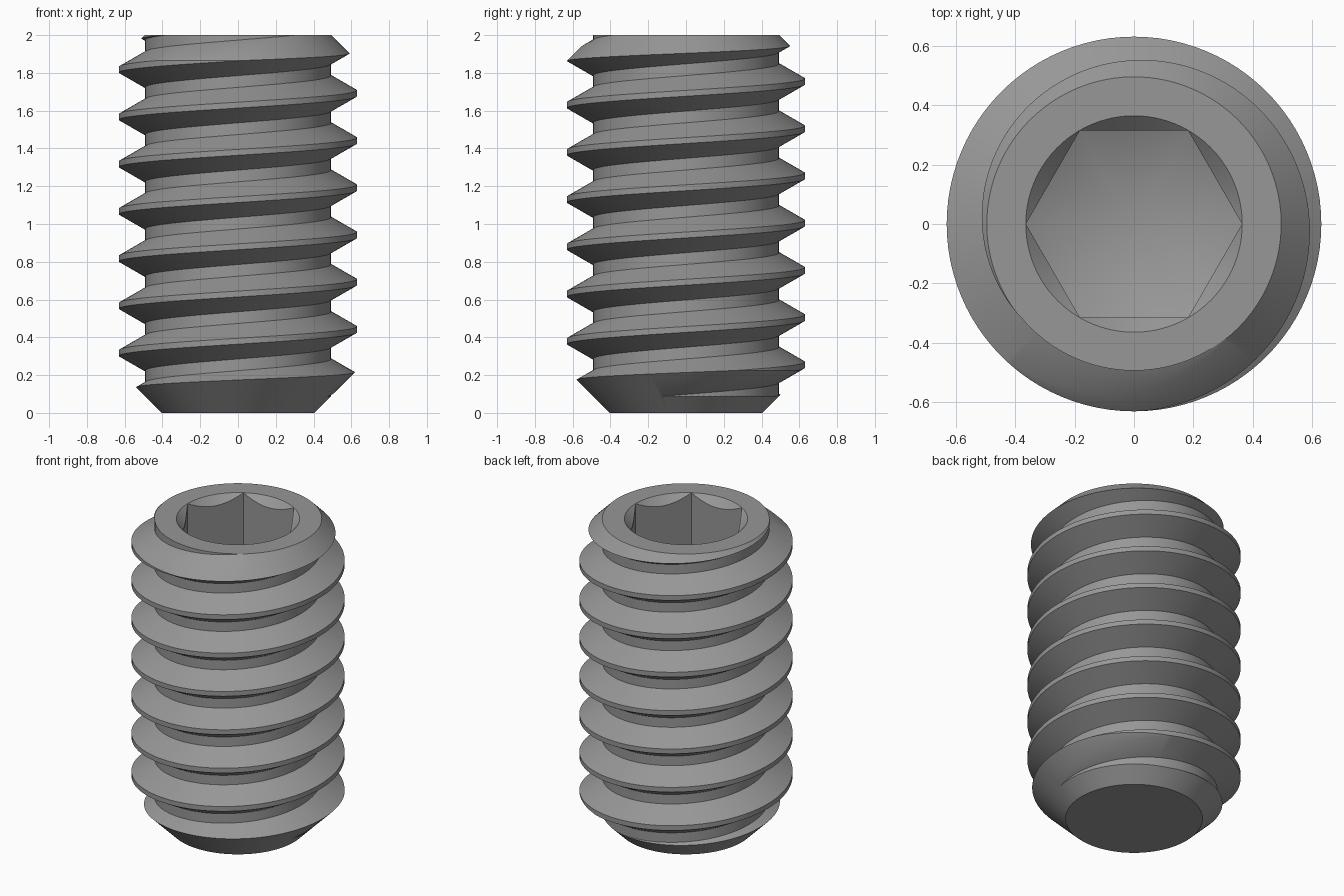
import bpy, bmesh
from math import pi, cos, sin

if "Cube" in bpy.data.objects:
    bpy.data.objects.remove(bpy.data.objects["Cube"])

N = 96                                  # steps per turn
PITCH, R_MAJOR, R_MINOR = 0.25, 0.63, 0.493
HEX_R = 0.3635                          # socket radius to the corners


def new_object(name, bm):
    bmesh.ops.recalc_face_normals(bm, faces=bm.faces[:])
    mesh = bpy.data.meshes.new(name)
    bm.to_mesh(mesh)
    bm.free()
    ob = bpy.data.objects.new(name, mesh)
    bpy.context.collection.objects.link(ob)
    return ob


def lathe(name, profile, sides=N, turn=0.0):
    """Solid of revolution; first and last profile points lie on the axis."""
    bm = bmesh.new()
    rings = []
    for r, z in profile:
        if r == 0:
            rings.append([bm.verts.new((0, 0, z))] * sides)
        else:
            rings.append([bm.verts.new((r * cos(turn + 2 * pi * j / sides),
                                        r * sin(turn + 2 * pi * j / sides), z))
                          for j in range(sides)])
    for a, b in zip(rings, rings[1:]):
        for j in range(sides):
            k = (j + 1) % sides
            bm.faces.new(dict.fromkeys((a[j], a[k], b[k], b[j])))
    return new_object(name, bm)


def thread(name, z_start, turns):
    """Closed threaded rod: four helical rails joined by strips."""
    bm = bmesh.new()
    rails = ((R_MINOR, -0.094), (R_MAJOR, -0.0156), (R_MAJOR, 0.0156), (R_MINOR, 0.094))
    count = turns * N + 1
    v = []
    for n in range(count):
        t = 2 * pi * (n % N) / N
        z = z_start + PITCH * n / N
        v.append([bm.verts.new((r * cos(t), r * sin(t), z + dz)) for r, dz in rails])
    for n in range(count - 1):
        for k in range(3):
            bm.faces.new((v[n][k], v[n + 1][k], v[n + 1][k + 1], v[n][k + 1]))
        if n + N + 1 < count:
            bm.faces.new((v[n][3], v[n + 1][3], v[n + N + 1][0], v[n + N][0]))
    # fan caps over both open ends
    low, high = bm.verts.new((0, 0, z_start - 0.4)), bm.verts.new((0, 0, v[-1][0].co.z + 0.4))
    for e in [e for e in bm.edges if e.is_boundary]:
        tip = low if e.verts[0].co.z < 1 else high
        bm.faces.new((e.verts[0], e.verts[1], tip))
    return new_object(name, bm)


def boolean(ob, other, operation):
    m = ob.modifiers.new("cut", 'BOOLEAN')
    m.object, m.operation, m.solver = other, operation, 'EXACT'
    bpy.context.view_layer.objects.active = ob
    bpy.ops.object.modifier_apply(modifier=m.name)
    bpy.data.objects.remove(other)


# blank: 45 degree chamfers at both ends and the countersunk socket mouth
blank = lathe("blank", [(0, 0), (0.405, 0), (0.705, 0.3), (0.705, 1.79),
                        (0.495, 2), (0.364, 2), (0, 1.636)], turn=0.013)

# hexagon socket with a shallow conical floor
socket = lathe("socket_cutter", [(0, 0.5), (HEX_R, 0.5), (HEX_R, 2.3), (0, 2.3)], sides=6)
boolean(socket, lathe("drill", [(0, 1.22), (0.5, 1.43), (0.5, 2.2), (0, 2.2)]), 'INTERSECT')
boolean(blank, socket, 'DIFFERENCE')

# threaded rod trimmed to the blank
screw = thread("set_screw", 0.192 - 4 * PITCH, 15)
boolean(screw, blank, 'INTERSECT')

# dark grey finish
grey = bpy.data.materials.new("dark_grey")
grey.diffuse_color = (0.31, 0.31, 0.31, 1)
grey.use_nodes = True
grey.node_tree.nodes["Principled BSDF"].inputs["Base Color"].default_value = grey.diffuse_color
screw.data.materials.clear()
screw.data.materials.append(grey)

# smooth shading with sharp edges kept
bpy.ops.object.select_all(action='DESELECT')
screw.select_set(True)
bpy.context.view_layer.objects.active = screw
bpy.ops.object.shade_smooth_by_angle(angle=0.35)
